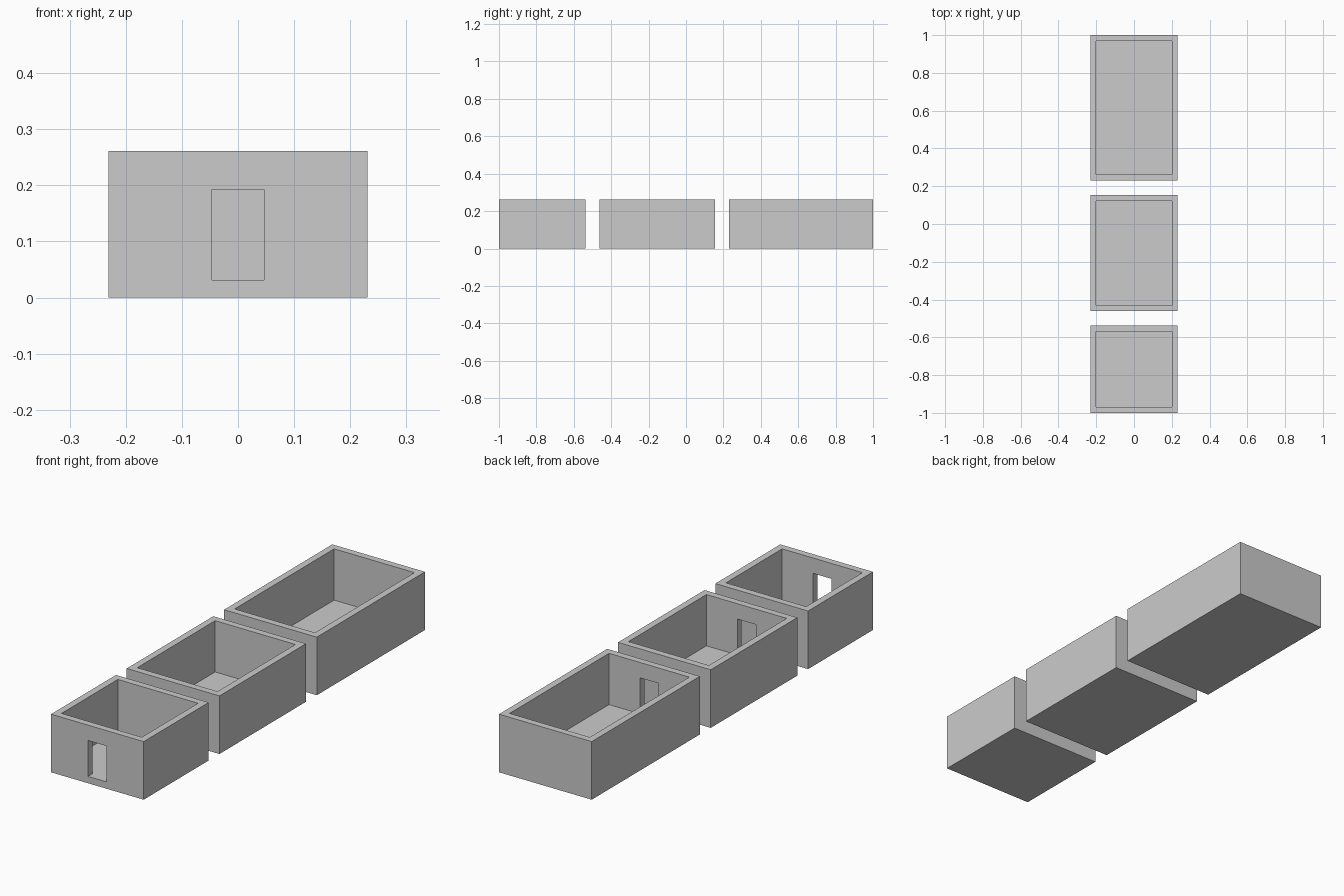
import bpy, bmesh

if "Cube" in bpy.data.objects:
    bpy.data.objects.remove(bpy.data.objects["Cube"])

U = 1 / 13                      # one plan unit
W, H = 6 * U, 3.4 * U           # room width and height
T, FLOOR = 0.4 * U, 0.4 * U     # wall and floor thickness
DOOR_W, DOOR_TOP = 1.2 * U, 2.5 * U


def box(name, lo, hi):
    bm = bmesh.new()
    bmesh.ops.create_cube(bm, size=1)
    for v in bm.verts:
        for i in range(3):
            v.co[i] = hi[i] if v.co[i] > 0 else lo[i]
    me = bpy.data.meshes.new(name)
    bm.to_mesh(me)
    bm.free()
    ob = bpy.data.objects.new(name, me)
    bpy.context.collection.objects.link(ob)
    return ob


def cut(ob, cutter):
    cutter.hide_render = True
    cutter.hide_set(True)
    m = ob.modifiers.new(cutter.name, 'BOOLEAN')
    m.operation, m.solver, m.object = 'DIFFERENCE', 'EXACT', cutter


def room(name, y0, y1):
    shell = box(name, (-W / 2, y0, 0), (W / 2, y1, H))
    # open-topped interior, then a doorway in the front wall
    cut(shell, box(name + "_interior_cutter", (-W / 2 + T, y0 + T, FLOOR), (W / 2 - T, y1 - T, H + U)))
    cut(shell, box(name + "_door_cutter", (-DOOR_W / 2, y0 - T, FLOOR), (DOOR_W / 2, y0 + 2 * T, DOOR_TOP)))


# three rooms in a row, one unit apart
y = -13
for name, length in (("short_room", 6), ("middle_room", 8), ("long_room", 10)):
    room(name, y * U, (y + length) * U)
    y += length + 1
